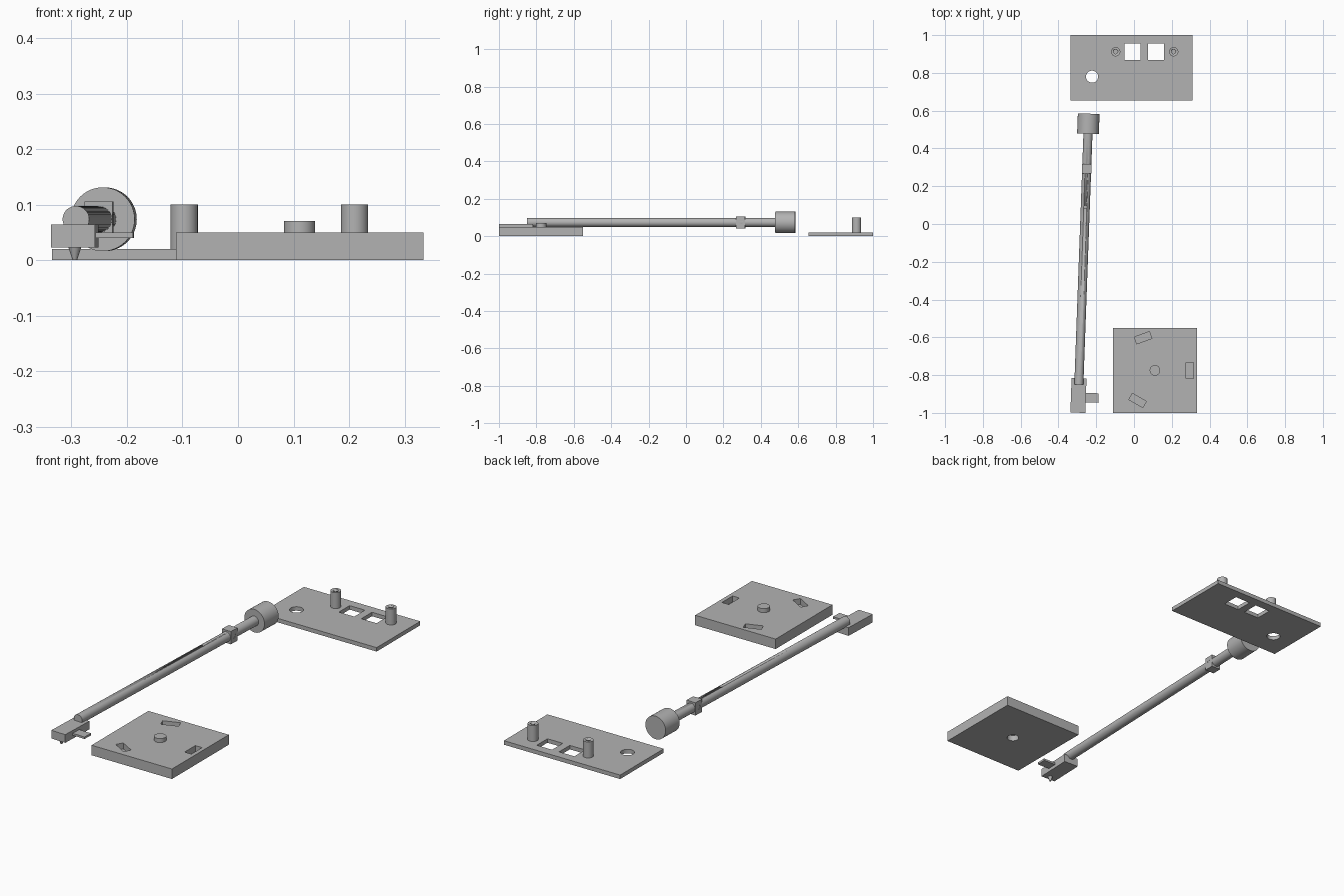
import bpy, math
from mathutils import Matrix, Vector

if "Cube" in bpy.data.objects:
    bpy.data.objects.remove(bpy.data.objects["Cube"])

grey = bpy.data.materials.new("plain grey")
grey.diffuse_color = (0.45, 0.45, 0.45, 1)
grey.use_nodes = True
grey.node_tree.nodes["Principled BSDF"].inputs["Base Color"].default_value = grey.diffuse_color


def finish(name):
    ob = bpy.context.object
    ob.name = name
    ob.data.materials.append(grey)
    return ob


def box(name, center, size, turn=0):
    bpy.ops.mesh.primitive_cube_add(size=1, location=center, rotation=(0, 0, turn))
    ob = finish(name)
    ob.scale = size
    bpy.ops.object.transform_apply(location=False, rotation=False)
    return ob


def rod(name, a, b, r1, r2=None, sides=48):
    """Cylinder or cone from point a to point b."""
    a, b = Vector(a), Vector(b)
    bpy.ops.mesh.primitive_cone_add(vertices=sides, radius1=r1, radius2=r1 if r2 is None else r2,
                                    depth=(b - a).length, location=(a + b) / 2)
    ob = finish(name)
    ob.rotation_euler = (b - a).to_track_quat('Z', 'Y').to_euler()
    bpy.ops.object.shade_smooth_by_angle(angle=math.radians(35))
    return ob


def cut(ob, cutters):
    for c in cutters:
        bpy.context.view_layer.update()
        bpy.context.view_layer.objects.active = ob
        m = ob.modifiers.new("cut", 'BOOLEAN')
        m.operation, m.solver, m.object = 'DIFFERENCE', 'EXACT', c
        bpy.ops.object.modifier_apply(modifier=m.name)
        bpy.data.objects.remove(c)


# Square base with three blind slots, a centre boss and a socket underneath
cx, cy = 0.111, -0.775
base = box("square_base", (cx, cy, 0.025), (0.446, 0.45, 0.05))
slots = []
for deg in (0, 110, 240):
    t = math.radians(deg)
    slots.append(box("slot", (cx + 0.184 * math.cos(t), cy + 0.184 * math.sin(t), 0.045),
                     (0.038, 0.085, 0.05), t))
cut(base, slots + [rod("socket", (cx, cy, -0.02), (cx, cy, 0.03), 0.028)])
rod("centre_boss", (cx, cy, 0.045), (cx, cy, 0.07), 0.028)

# Rear plate with two square windows, a round hole and two hollow posts
plate = box("rear_plate", (-0.0125, 0.8275, 0.01), (0.645, 0.345, 0.02))
cut(plate, [box("window", (x, 0.912, 0.01), (0.085, 0.085, 0.1)) for x in (-0.007, 0.117)]
    + [rod("round_hole", (-0.222, 0.78, -0.05), (-0.222, 0.78, 0.07), 0.032)])
for side, x in (("left", -0.097), ("right", 0.21)):
    post = rod(side + "_post", (x, 0.912, 0.018), (x, 0.912, 0.10), 0.0245)
    cut(post, [rod("bore", (x, 0.912, 0.03), (x, 0.912, 0.15), 0.011, sides=24)])

# Long arm, slightly turned in plan
y0, y1, zc = -0.85, 0.58, 0.0735
tilt = -math.atan2(0.052, y1 - y0)


def on_arm(y, z=zc, side=0.0):
    return (-0.292 + 0.052 * (y - y0) / (y1 - y0) + side, y, z)


arm = rod("arm_tube", on_arm(y0), on_arm(0.50), 0.024)
cut(arm, [rod("pin_hole", on_arm(0.09, 0.06), on_arm(0.09, 0.13), 0.008, sides=16)])
rod("counterweight", on_arm(0.478), on_arm(0.584), 0.0575, sides=64)

# Pivot block with a sideways hole
block = box("pivot_block", on_arm(0.292), (0.05, 0.05, 0.064), tilt)
cut(block, [rod("pivot_hole_" + str(s), on_arm(0.292, zc, s * 0.0235), on_arm(0.292, zc, s * 0.06), 0.011,
                sides=24) for s in (-1, 1)])

# Head at the front end, with finger tab and needle
box("head", on_arm(-0.908, 0.0435), (0.079, 0.182, 0.041), tilt)
box("finger_tab", (-0.226, -0.92, 0.045), (0.076, 0.05, 0.01), tilt)
rod("needle", (-0.294, -0.978, 0.0), (-0.294, -0.978, 0.024), 0.004, 0.012, 24)
